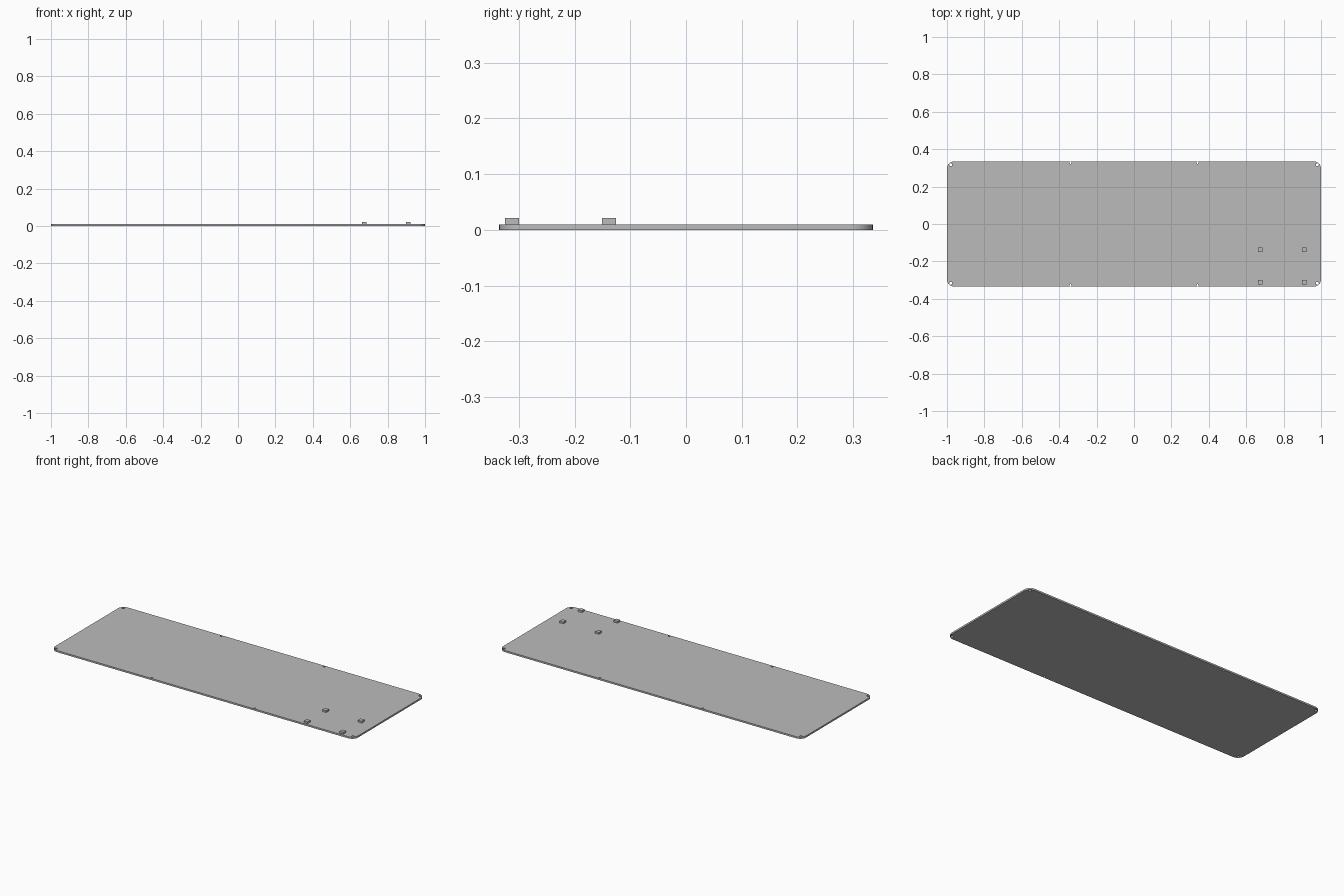
import bpy
from math import cos, sin, pi, radians

cube = bpy.data.objects.get("Cube")
if cube:
    bpy.data.objects.remove(cube, do_unlink=True)

LENGTH, WIDTH, THICK, CORNER = 2.0, 0.67, 0.01, 0.04

grey = bpy.data.materials.new("plain grey")
grey.use_nodes = True
grey.diffuse_color = (0.5, 0.5, 0.5, 1)
grey.node_tree.nodes["Principled BSDF"].inputs["Base Color"].default_value = (0.5, 0.5, 0.5, 1)


def arc(cx, cy, r, start, sweep, steps):
    return [(cx + r * cos(start + sweep * i / steps),
             cy + r * sin(start + sweep * i / steps)) for i in range(steps + 1)]


def add_outline(curve, points):
    spline = curve.splines.new('POLY')
    spline.points.add(len(points) - 1)
    for p, (x, y) in zip(spline.points, points):
        p.co = (x, y, 0, 1)
    spline.use_cyclic_u = True


# Panel: rounded rectangle with screw holes, extruded
curve = bpy.data.curves.new("panel", 'CURVE')
curve.dimensions = '2D'
curve.fill_mode = 'BOTH'
curve.extrude = THICK / 2
outline = []
for i, (sx, sy) in enumerate([(1, 1), (-1, 1), (-1, -1), (1, -1)]):
    outline += arc(sx * (LENGTH / 2 - CORNER), sy * (WIDTH / 2 - CORNER),
                   CORNER, i * pi / 2, pi / 2, 12)
add_outline(curve, outline)

# Corner holes and smaller holes along the long edges
for sx in (-1, 1):
    for sy in (-1, 1):
        for x, y, r in [(0.98, 0.317, 0.008), (0.34, 0.327, 0.006)]:
            add_outline(curve, arc(sx * x, sy * y, r, 0, 2 * pi, 24)[:-1])

panel = bpy.data.objects.new("panel", curve)
panel.location.z = THICK / 2
bpy.context.collection.objects.link(panel)
bpy.ops.object.select_all(action='DESELECT')
panel.select_set(True)
bpy.context.view_layer.objects.active = panel
bpy.ops.object.convert(target='MESH')
panel = bpy.context.object
panel.data.materials.clear()
panel.data.materials.append(grey)
bpy.ops.object.shade_smooth_by_angle(angle=radians(30))

# Four square standoffs near the front left corner
for side, x in (("right", 0.675), ("left", 0.91)):
    for end, y in (("front", -0.312), ("back", -0.138)):
        bpy.ops.mesh.primitive_cube_add(size=1, location=(x, y, 0.0155))
        peg = bpy.context.object
        peg.name = f"standoff_{end}_{side}"
        peg.scale = (0.025, 0.025, 0.011)
        peg.data.materials.append(grey)
